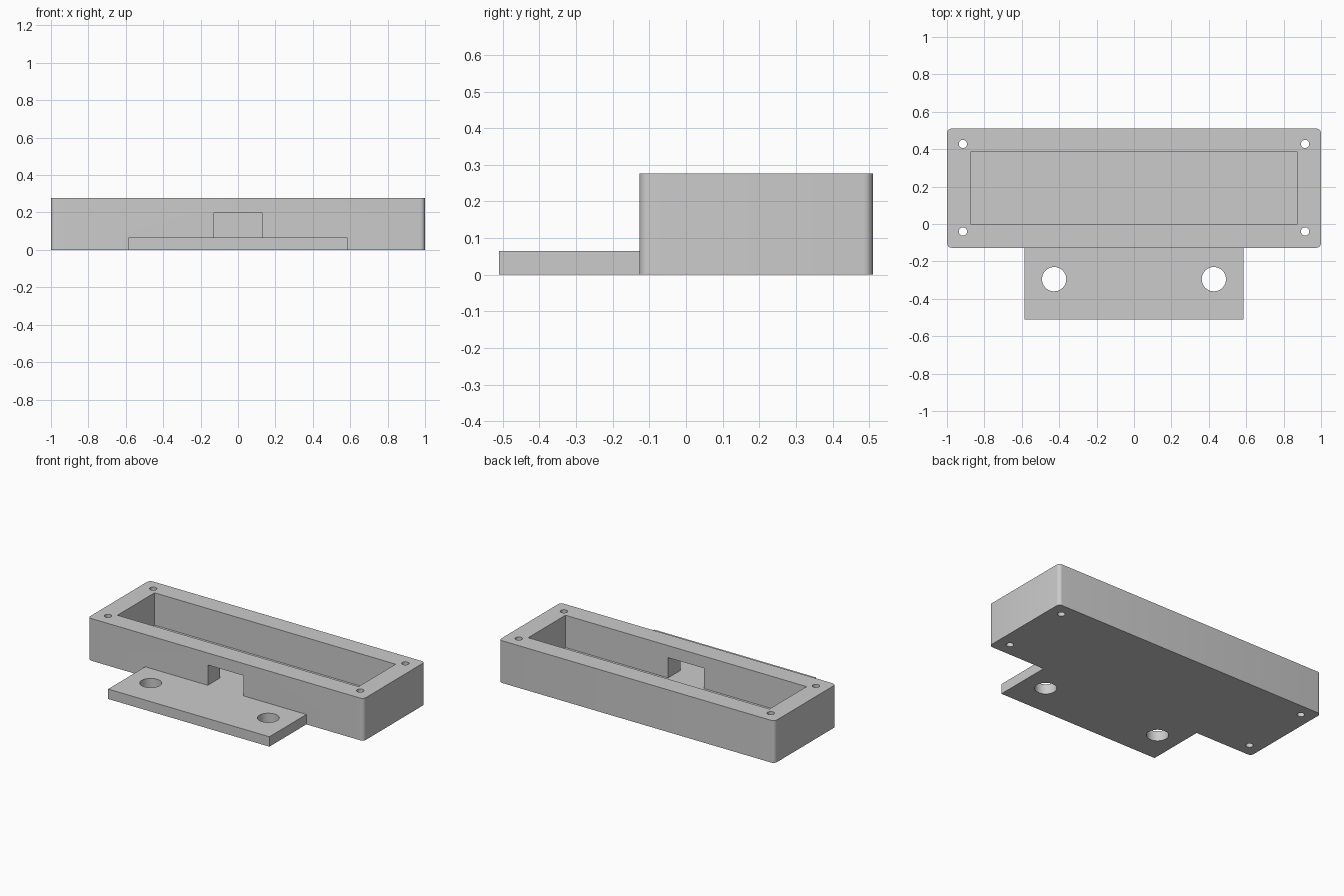
import bpy
import bmesh
from mathutils import Matrix, Vector

if "Cube" in bpy.data.objects:
    bpy.data.objects.remove(bpy.data.objects["Cube"], do_unlink=True)

HEIGHT, FLOOR = 0.277, 0.065
FRONT, BACK = -0.127, 0.51

grey = bpy.data.materials.new("plain grey")
grey.use_nodes = True
grey.diffuse_color = (0.6, 0.6, 0.6, 1)
grey.node_tree.nodes["Principled BSDF"].inputs["Base Color"].default_value = (0.6, 0.6, 0.6, 1)


def add_object(name, bm):
    mesh = bpy.data.meshes.new(name)
    bm.to_mesh(mesh)
    bm.free()
    mesh.materials.append(grey)
    obj = bpy.data.objects.new(name, mesh)
    bpy.context.collection.objects.link(obj)
    return obj


def box(name, low, high, radius=0):
    """Box between two corners, with optionally rounded upright edges."""
    low, high = Vector(low), Vector(high)
    bm = bmesh.new()
    bmesh.ops.create_cube(bm, size=1, matrix=Matrix.Translation((low + high) / 2)
                          @ Matrix.Diagonal((*(high - low), 1)))
    if radius:
        upright = [e for e in bm.edges
                   if abs(e.verts[0].co.z - e.verts[1].co.z) > 0.01]
        bmesh.ops.bevel(bm, geom=upright, offset=radius, segments=6,
                        profile=0.5, affect='EDGES')
    return add_object(name, bm)


def drill(name, x, y, radius):
    bm = bmesh.new()
    bmesh.ops.create_cone(bm, cap_ends=True, segments=40, radius1=radius,
                          radius2=radius, depth=1,
                          matrix=Matrix.Translation((x, y, 0)))
    return add_object(name, bm)


def combine(target, tool, operation):
    """Apply a boolean to the target and discard the tool."""
    mod = target.modifiers.new(tool.name, 'BOOLEAN')
    mod.operation, mod.solver, mod.object = operation, 'EXACT', tool
    bpy.context.view_layer.objects.active = target
    bpy.ops.object.modifier_apply(modifier=mod.name)
    bpy.data.objects.remove(tool, do_unlink=True)


# Open tray with rounded corners, joined to the front mounting tab
tray = box("mounting_tray", (-1, FRONT, 0), (1, BACK, HEIGHT), 0.025)
tab = box("mounting_tab", (-0.585, -0.51, 0), (0.585, FRONT + 0.06, FLOOR))
combine(tray, tab, 'UNION')

# Cavity and the cable notch through the front wall
combine(tray, box("cavity", (-0.875, 0, FLOOR), (0.875, 0.385, 0.5)), 'DIFFERENCE')
combine(tray, box("cable_notch", (-0.13, -0.3, FLOOR), (0.13, 0.1, 0.198)), 'DIFFERENCE')

# Corner screw holes and the larger tab holes
for side in (-1, 1):
    for y in (-0.04, 0.428):
        combine(tray, drill("screw_hole", side * 0.915, y, 0.022), 'DIFFERENCE')
    combine(tray, drill("tab_hole", side * 0.427, -0.295, 0.065), 'DIFFERENCE')

# Smooth the round walls, keep edges sharp
bpy.ops.object.select_all(action='DESELECT')
tray.select_set(True)
bpy.context.view_layer.objects.active = tray
bpy.ops.object.shade_smooth_by_angle(angle=0.6)
